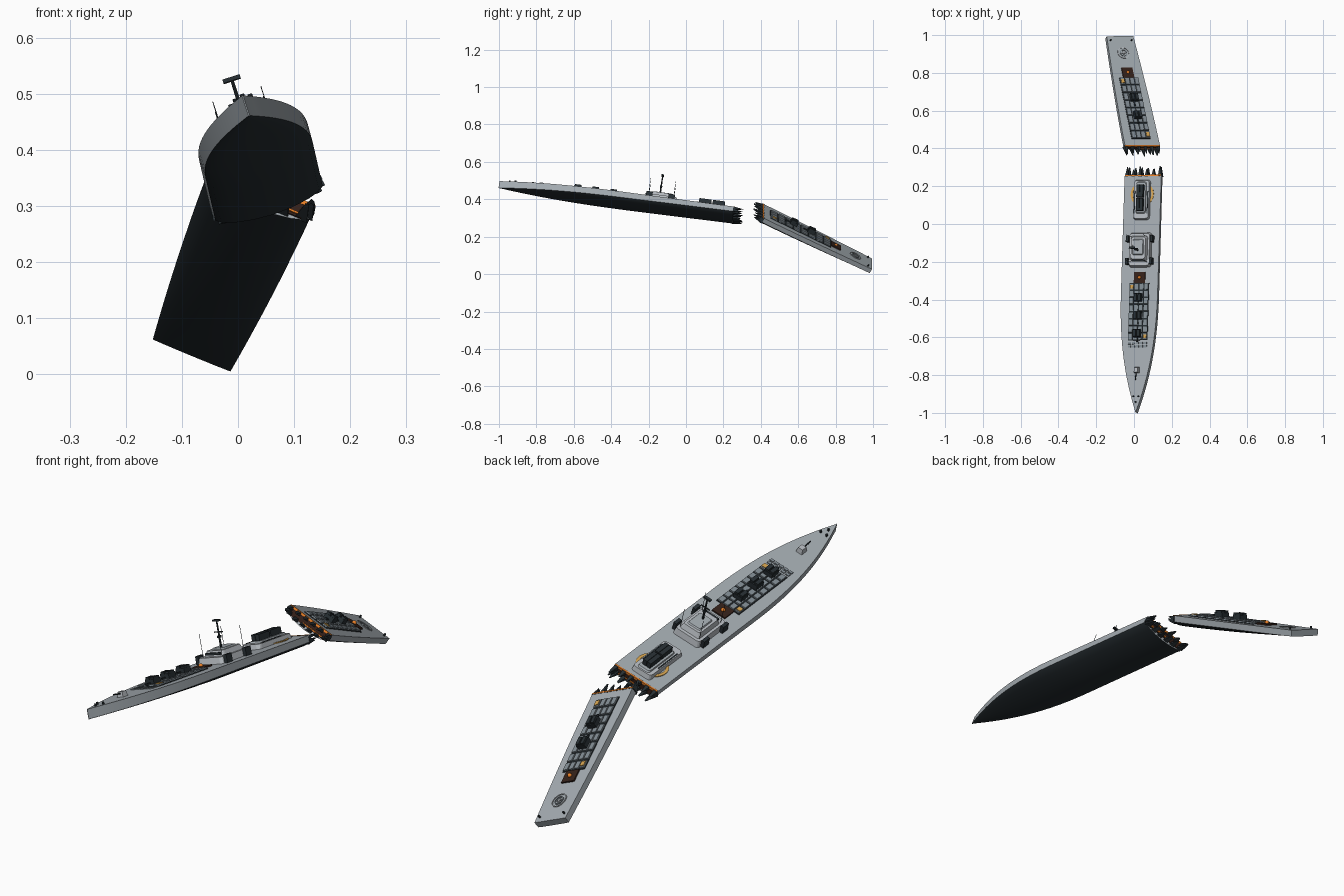
import bpy, bmesh, math, random
from mathutils import Matrix, Vector

if "Cube" in bpy.data.objects:
    bpy.data.objects.remove(bpy.data.objects["Cube"])
random.seed(4)

def mat(name, c):
    m = bpy.data.materials.new(name)
    m.diffuse_color = (*c, 1)
    m.use_nodes = True
    m.node_tree.nodes["Principled BSDF"].inputs["Base Color"].default_value = m.diffuse_color
    return m

GREY = mat("deck_grey", (.37, .41, .44))
PALE = mat("house_grey", (.46, .49, .52))
TILE = mat("hatch_grey", (.22, .26, .29))
DARK = mat("dark_steel", (.02, .028, .033))
CHAR = mat("charred", (.035, .015, .01))
FIRE = mat("ember_orange", (.85, .22, .02))
AMBER = mat("amber", (.65, .36, .08))

def frame(loc, yaw, pitch, roll):
    r = [Matrix.Rotation(math.radians(a), 4, ax) for a, ax in ((yaw, 'Z'), (pitch, 'X'), (roll, 'Y'))]
    return Matrix.Translation(loc) @ r[0] @ r[1] @ r[2]

# local axes of each half: x starboard, y aft along the deck, z up from the deck
BOW = frame((0.008, -.997, .497), -1.8, -7.6, -18)
STERN = frame((.045, .415, .337), 11.6, -25.5, 25)

def finish(name, bm, F, mats, smooth=False):
    bmesh.ops.recalc_face_normals(bm, faces=bm.faces)
    me = bpy.data.meshes.new(name)
    bm.to_mesh(me)
    bm.free()
    for m in mats:
        me.materials.append(m)
    ob = bpy.data.objects.new(name, me)
    bpy.context.collection.objects.link(ob)
    ob.matrix_world = F
    if smooth:
        bpy.context.view_layer.objects.active = ob
        bpy.ops.object.select_all(action='DESELECT')
        ob.select_set(True)
        bpy.ops.object.shade_smooth_by_angle(angle=math.radians(35))
    return ob

def add_box(bm, x, y, z, sx, sy, sz, taper=1):
    """Box standing on height z, top scaled by taper."""
    vs = bmesh.ops.create_cube(bm, size=1)['verts']
    for v in vs:
        t = taper if v.co.z > 0 else 1
        v.co = Vector((x + v.co.x * sx * t, y + v.co.y * sy * t, z + (v.co.z + .5) * sz))
    return vs

def box(name, F, m, x, y, z, sx, sy, sz, taper=1, bevel=0):
    bm = bmesh.new()
    add_box(bm, x, y, z, sx, sy, sz, taper)
    if bevel:
        up = [e for e in bm.edges if abs(e.verts[0].co.z - e.verts[1].co.z) > sz * .5]
        bmesh.ops.bevel(bm, geom=up, offset=bevel, segments=3, affect='EDGES', profile=.5)
    return finish(name, bm, F, [m])

def boxes(name, F, m, specs):
    bm = bmesh.new()
    for s in specs:
        add_box(bm, *s)
    return finish(name, bm, F, [m])

def rod(name, F, m, a, b, r1, r2=None, n=10):
    bm = bmesh.new()
    a, b = Vector(a), Vector(b)
    rot = (b - a).to_track_quat('Z', 'Y').to_matrix().to_4x4()
    bmesh.ops.create_cone(bm, cap_ends=True, segments=n, radius1=r1, radius2=r1 if r2 is None else r2,
                          depth=(b - a).length, matrix=Matrix.Translation((a + b) / 2) @ rot)
    return finish(name, bm, F, [m], True)

def ring(name, F, m, x, y, z, r, w, n=32):
    bm = bmesh.new()
    loops = []
    for rr, h in ((r - w, 0), (r - w, .003), (r, .003), (r, 0)):
        loops.append([bm.verts.new((x + rr * math.cos(k * math.tau / n), y + rr * math.sin(k * math.tau / n), z + h))
                      for k in range(n)])
    for i in range(4):
        p, q = loops[i], loops[(i + 1) % 4]
        for k in range(n):
            bm.faces.new((p[k], p[(k + 1) % n], q[(k + 1) % n], q[k]))
    return finish(name, bm, F, [m])

# lofted hull: deck edge, waterline, rounded bilge, shallow keel
def section(w, free, depth):
    half = [(w, 0), (w * .985, -free), (w * .9, -free - depth * .32),
            (w * .68, -free - depth * .65), (w * .36, -free - depth * .9)]
    return half + [(0, -free - depth)] + [(-x, z) for x, z in reversed(half)]

def hull(name, F, stations):
    bm = bmesh.new()
    rows = [[bm.verts.new((x, y, z)) for x, z in section(w, f, d)] for y, w, f, d in stations]
    n = len(rows[0])
    for p, q in zip(rows, rows[1:]):
        for k in range(n):
            f = bm.faces.new((p[k], p[(k + 1) % n], q[(k + 1) % n], q[k]))
            f.material_index = 1 if 1 <= k <= n - 3 else 0
    bm.faces.new(rows[0])
    bm.faces.new(rows[-1])
    return finish(name, bm, F, [GREY, DARK], True)

BL, SL = 1.265, .655
def bow_station(t):
    y = BL * t
    return (y, max(.001, .102 * (1 - (1 - min(y / .65, 1)) ** 2.3)), .038 - .012 * t, .001 + .021 * min(1, t * 1.8))
hull("bow_hull", BOW, [bow_station((k / 26) ** 1.3) for k in range(27)])
hull("stern_hull", STERN, [(SL * t, .1 - .024 * t ** 1.6, .026, .001 + .021 * (1 - t ** 2)) for t in [k / 12 for k in range(13)]])

# torn break: charred bulkhead, glowing seam and jagged plating
def torn_end(name, F, y, s):
    boxes(name + "_glow", F, FIRE, [(0, y + s * .001, -.007, .2, .006, .0085),
                                    (.03, y + s * .004, -.03, .1, .006, .004)])
    box(name + "_bulkhead", F, CHAR, 0, y, -.034, .17, .007, .03)
    bm = bmesh.new()
    pts = [(-.092 + .0368 * k, -.008) for k in range(6)]
    pts += [(-.085 + .034 * k, -.036 + .008 * (abs(k - 2.5) / 2.5) ** 2) for k in range(6)]
    pts += [(-.093, -.02), (.093, -.02)]
    for x, z in pts:
        L = random.uniform(.032, .052)
        base = [bm.verts.new((x + dx, y - s * .004, z + dz)) for dx, dz in ((-.012, -.007), (.012, -.007), (.009, .009), (-.009, .009))]
        tip = [bm.verts.new((x + dx, y + s * L, z + random.uniform(-.004, .004))) for dx in (-.003, .003)]
        bm.faces.new(base)
        bm.faces.new((base[0], base[1], tip[1], tip[0]))
        bm.faces.new((base[3], base[2], tip[1], tip[0]))
        bm.faces.new((base[0], base[3], tip[0]))
        bm.faces.new((base[1], base[2], tip[1]))
    finish(name + "_torn_plating", bm, F, [DARK])
torn_end("bow_break", BOW, BL, 1)
torn_end("stern_break", STERN, 0, -1)

# missile cell fields: dark tray, hatch tiles, open launch blocks, burnt cell
def cell_field(name, F, y0, y1, blocks, burnt, rows=8, cols=4):
    W = .108
    box(name + "_tray", F, DARK, 0, (y0 + y1) / 2, -.001, W, y1 - y0, .004)
    dx, dy = W / cols, (y1 - y0) / rows
    boxes(name + "_hatches", F, TILE, [(-W / 2 + dx * (i + .5), y0 + dy * (j + .5), .002, dx * .82, dy * .82, .006, .95)
                                       for i in range(cols) for j in range(rows)])
    for y in blocks:
        boxes(name + "_open_block", F, DARK, [(0, y, .004, .04, .042, .022), (-.011, y, .026, .016, .036, .008),
                                              (.011, y, .026, .016, .036, .008), (0, y - .03, .006, .008, .03, .008)])
    box(name + "_burnt_cell", F, CHAR, 0, burnt, 0, .062, .058, .006)
    bm = bmesh.new()
    bmesh.ops.create_icosphere(bm, subdivisions=2, radius=.009, matrix=Matrix.Translation((0, burnt, .008)))
    finish(name + "_ember", bm, F, [FIRE], True)
    boxes(name + "_amber_panels", F, AMBER, [(-W / 2 + dx / 2, y1 - dy / 2, .004, dx * .7, dy * .5, .007),
                                             (W / 2 - dx / 2, y0 + dy / 2, .004, dx * .7, dy * .5, .007)])
cell_field("fore_cells", BOW, .385, .69, (.42, .515, .612), .72)
cell_field("aft_cells", STERN, .04, .405, (.175, .28), .435)
boxes("fore_small_hatches", BOW, TILE, [(-.045 + .022 * i, .352 + .018 * j, 0, .016, .012, .004) for i in range(5) for j in range(2)])

# foredeck gun and mooring bits
box("fore_gun_house", BOW, PALE, 0, .225, 0, .028, .032, .02, .75)
rod("fore_gun_barrel", BOW, DARK, (0, .212, .013), (0, .172, .018), .0028)
for x, y in ((-.014, .085), (.014, .085), (0, .055)):
    rod("bollard", BOW, DARK, (x, y, 0), (x, y, .01), .0045)

# bridge with side panels, mast and aerials
box("bridge_base", BOW, PALE, 0, .867, -.001, .122, .185, .026, .92, .012)
box("bridge_upper", BOW, PALE, 0, .872, .025, .092, .135, .02, .86, .01)
box("bridge_windows", BOW, DARK, 0, .805, .03, .07, .008, .009)
box("bridge_roof", BOW, GREY, 0, .877, .045, .06, .085, .005, .9, .006)
boxes("bridge_side_panels", BOW, DARK, [(s * .067, y, 0, .014, .034, .032) for s in (-1, 1) for y in (.805, .925)])
rod("mast", BOW, DARK, (0, .86, .045), (0, .86, .152), .0045, .003)
boxes("mast_arms", BOW, DARK, [(0, .86, .148, .032, .012, .007), (0, .86, .105, .04, .004, .004), (0, .86, .085, .012, .012, .008)])
for x in (-.045, .045):
    for y in (.8, .935):
        rod("whip_aerial", BOW, DARK, (x, y, .02), (x, y, .115), .0009, n=6)

# after deckhouse with twin launchers and amber turning ring
box("after_house", BOW, PALE, 0, 1.135, -.001, .09, .215, .02, .94, .014)
box("after_house_top", BOW, GREY, 0, 1.145, .019, .056, .17, .006, .94, .01)
for y in (1.105, 1.178):
    boxes("canister_launcher", BOW, DARK, [(s * .0095, y, .025, .017, .066, .024) for s in (-1, 1)] + [(0, y, .022, .03, .05, .01)])
ring("launcher_ring", BOW, AMBER, 0, 1.165, .001, .064, .012)
boxes("house_vents", BOW, DARK, [(s * .036, 1.12, .017, .005, .12, .004) for s in (-1, 1)])

# landing circle on the quarterdeck
ring("landing_circle_outer", STERN, PALE, 0, .555, 0, .033, .004)
ring("landing_circle_inner", STERN, TILE, 0, .555, 0, .02, .004)
boxes("landing_mark", STERN, PALE, [(0, .555, 0, .024, .005, .003), (0, .555, 0, .005, .024, .003)])
for s in (-1, 1):
    rod("stern_bollard", STERN, DARK, (s * .06, .63, 0), (s * .06, .63, .01), .004)
